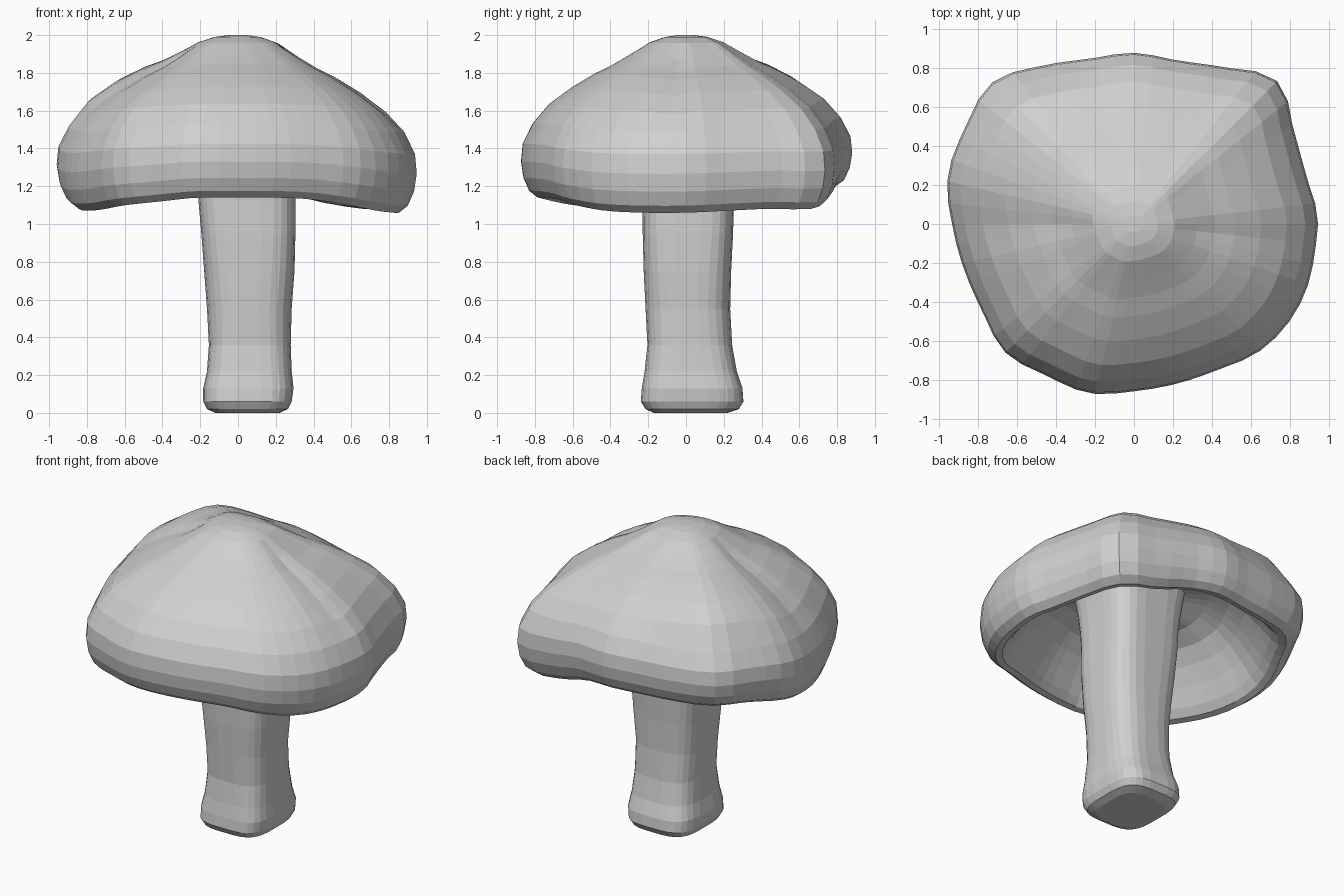
import bpy, bmesh
from math import sin, cos, pi, exp, radians

cube = bpy.data.objects.get("Cube")
if cube:
    bpy.data.objects.remove(cube)

SHADE = (0.63, 0.63, 0.63, 1)
grey = bpy.data.materials.new("plain grey")
grey.use_nodes = True
grey.diffuse_color = SHADE
grey.node_tree.nodes["Principled BSDF"].inputs["Base Color"].default_value = SHADE


def cyclic(values, angle):
    """Smoothly read a closed list of evenly spaced values at an angle."""
    n = len(values)
    t = angle / (2 * pi) * n
    i = int(t)
    u = t - i
    a, b, c, d = (values[(i + k) % n] for k in (-1, 0, 1, 2))
    return b + u * ((c - a) + u * ((2*a - 5*b + 4*c - d) + u * (3*(b - c) + d - a))) / 2


def lobe(angle, centre, sharpness):
    """A bump of height one around a compass direction."""
    return exp(sharpness * (cos(angle - radians(centre)) - 1))


def loft(name, rings):
    """Skin a list of equal rings of points and close both ends."""
    bm = bmesh.new()
    loops = [[bm.verts.new(p) for p in ring] for ring in rings]
    n = len(loops[0])
    for lo, hi in zip(loops, loops[1:]):
        for i in range(n):
            j = (i + 1) % n
            bm.faces.new((lo[i], lo[j], hi[j], hi[i]))
    bm.faces.new(loops[0])
    bm.faces.new(loops[-1])
    bmesh.ops.recalc_face_normals(bm, faces=bm.faces)
    mesh = bpy.data.meshes.new(name)
    bm.to_mesh(mesh)
    bm.free()
    mesh.materials.append(grey)
    bpy.context.collection.objects.link(bpy.data.objects.new(name, mesh))


# Cap: lumpy outline and wavy rim height, every 15 degrees from +x
outline = [.955, .92, .95, 1.04, .93, .87, .88, .88, .94, 1.03, 1.0, .99,
           .945, .905, .90, .935, .90, .90, .86, .85, .865, .92, .945, .95]
rim = [1.06, 1.07, 1.08, 1.08, 1.12, 1.18, 1.2, 1.2, 1.2, 1.2, 1.18, 1.13,
       1.08, 1.07, 1.08, 1.1, 1.12, 1.14, 1.14, 1.14, 1.13, 1.1, 1.07, 1.06]
# Section from crown, over the rolled lip, into the hollow: (radius, height)
section = [(.05, 1), (.13, .988), (.22, .955), (.34, .88), (.44, .82), (.55, .765),
           (.69, .68), (.83, .575), (.93, .455), (.99, .33), (1, .22), (.985, .12),
           (.95, .04), (.9, 0), (.855, .01), (.81, .06), (.74, .17), (.66, .28),
           (.57, .37), (.45, .43), (.2, .46)]
SEGMENTS = 56
cap_rings = []
for f, g in section:
    ring = []
    outer = g > .5
    for i in range(SEGMENTS):
        a = 2 * pi * i / SEGMENTS
        # shallow creases down both flanks, fuller shoulder at the back right
        crease = lobe(a, 354, 90) + .7 * lobe(a, 181, 90)
        shoulder = .5 * lobe(a, 138, 8) * f ** 3 * (1 - f) * outer
        r = f * cyclic(outline, a) * (1 - .015 * crease * f)
        low = cyclic(rim, a)
        dip = .02 * crease * outer * (f > .3)
        ring.append((r * cos(a), r * sin(a), low + g * (2 - low) - dip + shoulder))
    cap_rings.append(ring)
loft("cap", cap_rings)


# Stem: rounded-square rings given as z, left/right and front/back limits
stem_levels = [(0, -.12, .22, -.17, .22), (0.02, -.165, .265, -.215, .28),
               (0.06, -.185, .285, -.24, .305), (0.13, -.185, .295, -.235, .3),
               (0.22, -.165, .285, -.22, .27), (0.36, -.155, .28, -.205, .245),
               (0.55, -.165, .285, -.215, .235), (0.75, -.18, .3, -.225, .24),
               (0.95, -.195, .305, -.23, .25), (1.12, -.21, .305, -.23, .255),
               (1.25, -.215, .31, -.235, .26), (1.38, -.23, .32, -.25, .27),
               (1.52, -.25, .34, -.27, .29)]


def rounded(t, power):
    return abs(t) ** power * (1 if t > 0 else -1)


stem_rings = []
for z, x0, x1, y0, y1 in stem_levels:
    power = .55 + .13 * exp(-((z - .55) / .3) ** 2)
    ring = []
    for i in range(28):
        a = 2 * pi * (i + .5) / 28
        ring.append(((x0 + x1) / 2 + (x1 - x0) / 2 * rounded(cos(a), power),
                     (y0 + y1) / 2 + (y1 - y0) / 2 * rounded(sin(a), power), z))
    stem_rings.append(ring)
loft("stem", stem_rings)
